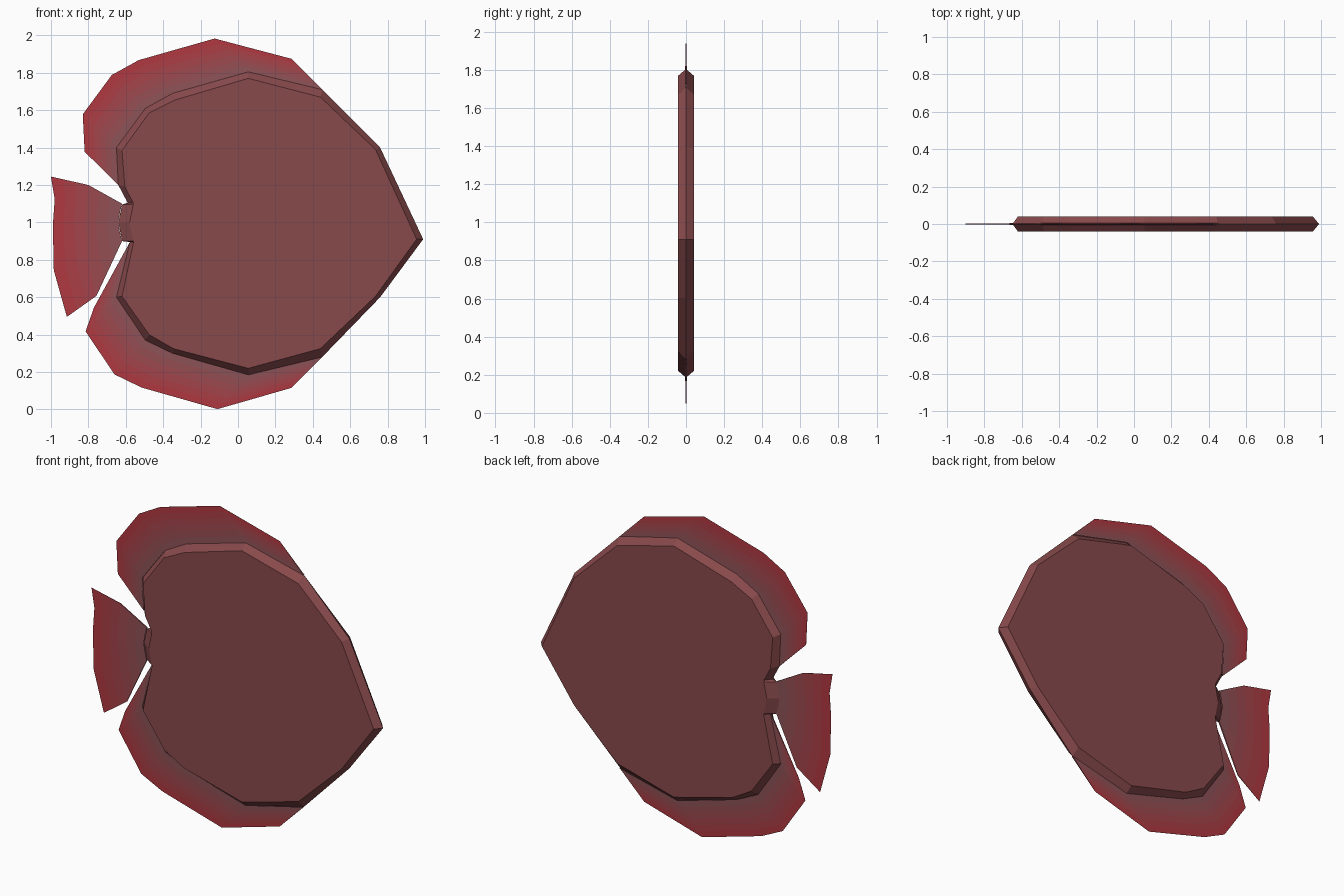
import bpy
from mathutils import Vector

if "Cube" in bpy.data.objects:
    bpy.data.objects.remove(bpy.data.objects["Cube"])


def material(name, rgb):
    m = bpy.data.materials.new(name)
    m.diffuse_color = (*rgb, 1)
    m.use_nodes = True
    m.node_tree.nodes["Principled BSDF"].inputs["Base Color"].default_value = m.diffuse_color
    return m


def make(name, verts, faces, mats, slots=None):
    me = bpy.data.meshes.new(name)
    me.from_pydata(verts, [], faces)
    for m in mats:
        me.materials.append(m)
    if slots:
        me.polygons.foreach_set("material_index", slots)
    me.validate()
    ob = bpy.data.objects.new(name, me)
    bpy.context.collection.objects.link(ob)
    # consistent outward normals
    import bmesh
    bm = bmesh.new()
    bm.from_mesh(me)
    bmesh.ops.recalc_face_normals(bm, faces=bm.faces)
    bm.to_mesh(me)
    bm.free()
    return ob


body_mat = material("body_red_brown", (0.25, 0.068, 0.072))

# Fin colours fade from brown at the root to red at the edge
BANDS = 6
root, tip = Vector((0.25, 0.09, 0.1)), Vector((0.45, 0.035, 0.047))
fin_mats = [material(f"fin_red_{i}", root.lerp(tip, (i + 0.5) / BANDS)) for i in range(BANDS)]

# Body: wide middle outline and slightly smaller front and back outlines
outer = [(0.99, 0.91), (0.76, 1.40), (0.45, 1.71), (0.055, 1.805), (-0.35, 1.69),
         (-0.495, 1.61), (-0.65, 1.40), (-0.64, 1.20), (-0.59, 1.105), (-0.62, 1.095),
         (-0.64, 1.0), (-0.62, 0.90), (-0.578, 0.895), (-0.65, 0.60), (-0.495, 0.37),
         (-0.35, 0.30), (0.055, 0.185), (0.45, 0.28), (0.76, 0.60)]
inner = [(0.955, 0.91), (0.735, 1.39), (0.44, 1.67), (0.055, 1.77), (-0.335, 1.655),
         (-0.475, 1.585), (-0.62, 1.385), (-0.605, 1.19), (-0.56, 1.105), (-0.56, 1.095),
         (-0.58, 1.0), (-0.56, 0.90), (-0.558, 0.895), (-0.62, 0.605), (-0.475, 0.40),
         (-0.345, 0.325), (0.055, 0.22), (0.44, 0.325), (0.735, 0.605)]
n = len(outer)
verts = []
for ring, y in ((inner, -0.041), (outer, 0), (inner, 0.041)):
    verts += [(x, y, z) for x, z in ring]
faces = [tuple(range(n)), tuple(range(2 * n, 3 * n))]
for r in range(2):
    for i in range(n):
        j = (i + 1) % n
        faces.append((r * n + i, r * n + j, (r + 1) * n + j, (r + 1) * n + i))
make("body", verts, faces, [body_mat])


def fin(name, rows, thick=0.004):
    """Thin wedge through rows of points running from root to edge."""
    w = len(rows[0])
    segs = len(rows) - 1
    grid = []
    for b in range(BANDS + 1):
        t = b / BANDS * segs
        k = min(int(t), segs - 1)
        grid.append([Vector(p).lerp(Vector(q), t - k) for p, q in zip(rows[k], rows[k + 1])])
    verts, faces, slots = [], [], []
    for side in (-1, 1):
        base = len(verts)
        for b, row in enumerate(grid):
            y = side * (thick * (1 - b / BANDS) + 0.0003)
            verts += [(p.x, y, p.y) for p in row]
        for b in range(BANDS):
            for i in range(w - 1):
                a = base + b * w + i
                f = (a, a + 1, a + w + 1, a + w)
                faces.append(f)
                slots.append(b)
    # close the outer edge and both ends
    half = (BANDS + 1) * w
    for i in range(w - 1):
        a = BANDS * w + i
        faces.append((a, a + 1, a + 1 + half, a + half))
        slots.append(BANDS - 1)
    for b in range(BANDS):
        for i in (0, w - 1):
            a = b * w + i
            faces.append((a, a + w, a + w + half, a + half))
            slots.append(b)
    return make(name, verts, faces, fin_mats, slots)


# Upper fin: the body's back edge swept up and backwards
top_root = outer[2:8]
fin("upper_fin", [top_root, [(x - 0.18 + 0.015 * (x > 0.4), z + 0.178 - 0.013 * (x > 0.4))
                             for x, z in top_root]])

# Lower fin: the belly edge swept down and backwards
low_root = outer[12:18]
low_edge = [(-0.77, 0.545)] + [(x - 0.165, z - 0.183 + 0.018 * (x > 0.4))
                               for x, z in low_root[1:]]
fin("lower_fin", [low_root, low_edge])

# Tail fan
fin("tail_fin", [
    [(-0.62, 1.10), (-0.632, 1.05), (-0.64, 1.0), (-0.632, 0.95), (-0.62, 0.90)],
    [(-0.80, 1.20), (-0.81, 1.10), (-0.82, 0.99), (-0.80, 0.78), (-0.757, 0.607)],
    [(-1.0, 1.245), (-0.98, 1.125), (-0.99, 0.985), (-0.985, 0.745), (-0.915, 0.495)]])
